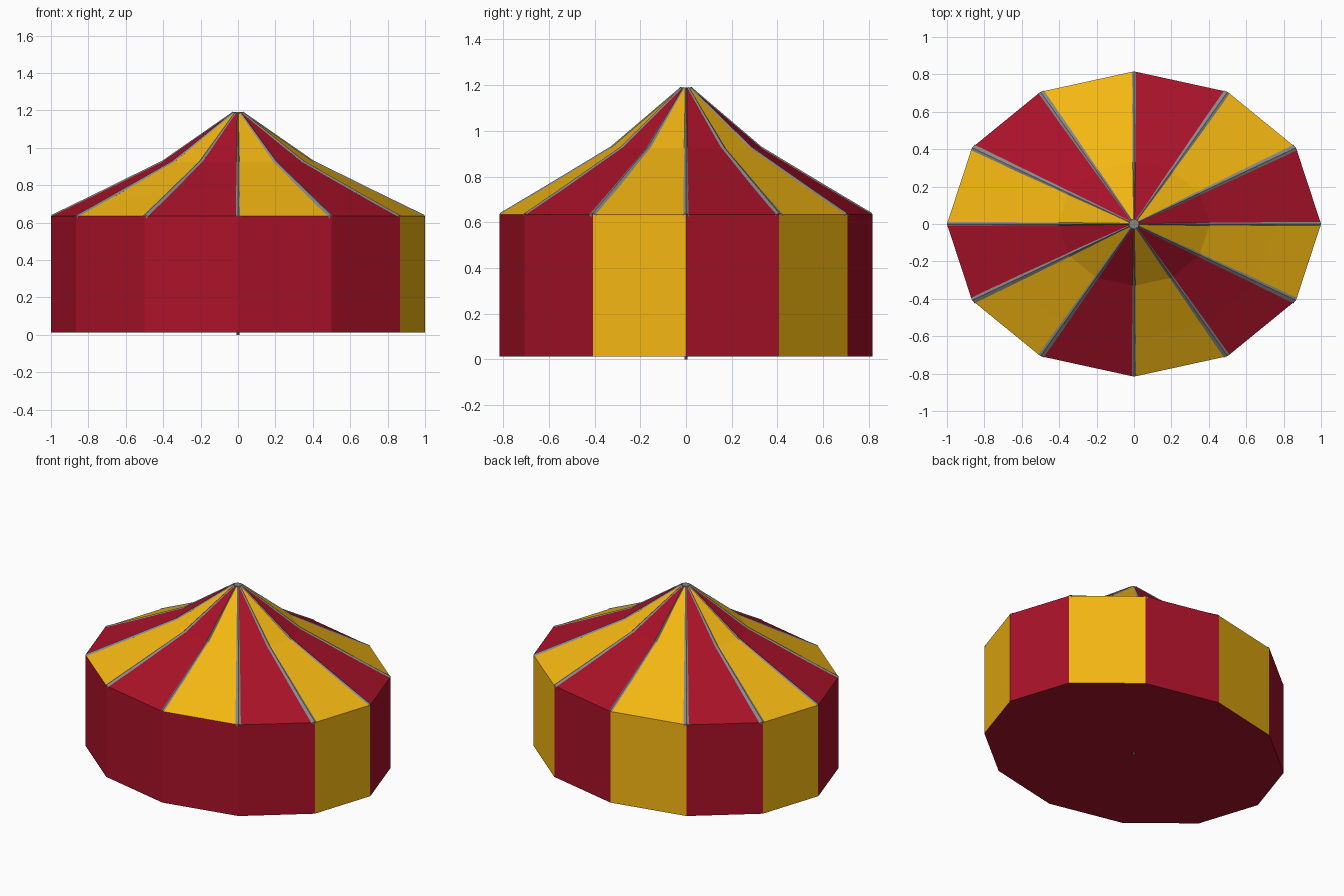
import bpy, bmesh
from math import sin, cos, pi

if "Cube" in bpy.data.objects:
    bpy.data.objects.remove(bpy.data.objects["Cube"])

N = 12
YS = 0.816                      # plan is a 12-gon squashed in y
BASE, EAVE, TOP = 0.013, 0.635, 1.19
ROOF = [(1.0, EAVE), (0.76, 0.75), (0.405, 0.925), (0.028, TOP - 0.003)]


def material(name, color):
    m = bpy.data.materials.new(name)
    m.diffuse_color = (*color, 1)
    m.use_nodes = True
    m.node_tree.nodes["Principled BSDF"].inputs["Base Color"].default_value = m.diffuse_color
    return m


RED = material("red_canvas", (0.40, 0.006, 0.022))
YELLOW = material("yellow_canvas", (0.90, 0.47, 0.006))
GREY = material("grey_trim", (0.25, 0.25, 0.25))


def finish(name, bm, mats):
    bmesh.ops.recalc_face_normals(bm, faces=bm.faces)
    me = bpy.data.meshes.new(name)
    bm.to_mesh(me)
    bm.free()
    for m in mats:
        me.materials.append(m)
    ob = bpy.data.objects.new(name, me)
    bpy.context.collection.objects.link(ob)
    return ob


def point(r, z, i):
    a = 2 * pi * i / N
    return (r * cos(a), r * YS * sin(a), z)


def panelled(name, profile, yellow, cap_bottom=False):
    """Stack of 12-sided rings with one colour per panel."""
    bm = bmesh.new()
    rings = [[bm.verts.new(point(r, z, i)) for i in range(N)] for r, z in profile]
    for lo, hi in zip(rings, rings[1:]):
        for i in range(N):
            j = (i + 1) % N
            f = bm.faces.new((lo[i], lo[j], hi[j], hi[i]))
            f.material_index = int(i in yellow)
    if cap_bottom:
        bm.faces.new(rings[0][::-1])
    return finish(name, bm, (RED, YELLOW))


# Walls with floor: front panels are all red
panelled("walls", [(1, BASE), (1, EAVE)], {1, 3, 5, 11}, True)

# Striped swooping roof
panelled("roof", ROOF, {1, 3, 5, 7, 9, 11})

# Tapered ribs along every roof ridge
bm = bmesh.new()
for i in range(N):
    a = 2 * pi * i / N
    tx, ty = -sin(a), cos(a)
    base_w = 0.015 if i % 3 == 0 else 0.021
    rings = []
    for k, (r, z) in enumerate(ROOF):
        w = base_w * (1, 0.8, 0.6, 0.3)[k]
        x, y, z = point(min(r, 0.997), z, i)
        rings.append([bm.verts.new((x + s * w * tx, y + s * w * ty, z + dz))
                      for s, dz in ((0, 0.006), (1, -0.003), (0, -0.02), (-1, -0.003))])
    for lo, hi in zip(rings, rings[1:]):
        for k in range(4):
            j = (k + 1) % 4
            bm.faces.new((lo[k], lo[j], hi[j], hi[k]))
    bm.faces.new(rings[0])
    bm.faces.new(rings[-1])
finish("roof_ribs", bm, (GREY,))


def post(name, radius, z0, z1, sides):
    bpy.ops.mesh.primitive_cylinder_add(vertices=sides, radius=radius, depth=z1 - z0,
                                        location=(0, 0, (z0 + z1) / 2))
    ob = bpy.context.object
    ob.name = name
    ob.data.materials.append(GREY)


# Centre pole and peak cap
post("centre_pole", 0.007, 0, TOP - 0.02, 8)
post("peak_cap", 0.028, TOP - 0.015, TOP, 8)
